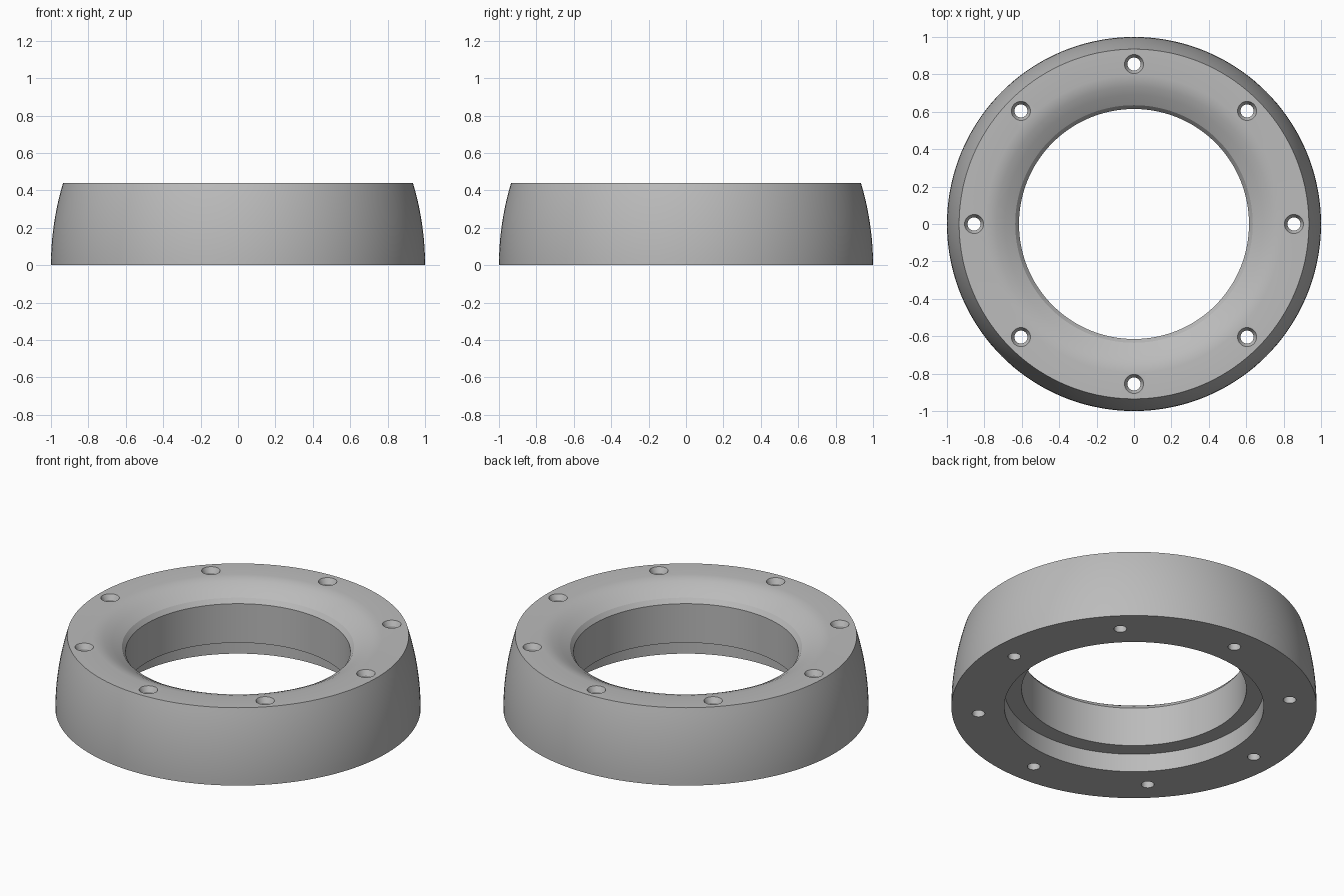
import bpy
import bmesh
from math import cos, sin, pi, tau, radians
from mathutils import Matrix

default = bpy.data.objects.get("Cube")
if default:
    bpy.data.objects.remove(default, do_unlink=True)

# Single matte grey for the whole part
grey = bpy.data.materials.new("plain grey")
grey.use_nodes = True
colour = (0.5, 0.5, 0.5, 1.0)
grey.diffuse_color = colour
grey.node_tree.nodes["Principled BSDF"].inputs["Base Color"].default_value = colour


def lathe(bm, profile, steps, offset=(0, 0, 0)):
    """Revolve a closed (radius, height) profile around a vertical axis."""
    rings = []
    for r, z in profile:
        if r == 0:
            rings.append([bm.verts.new((0, 0, z))] * steps)
        else:
            rings.append([bm.verts.new((r * cos(tau * i / steps), r * sin(tau * i / steps), z))
                          for i in range(steps)])
    for a, b in zip(rings, rings[1:] + rings[:1]):
        for i in range(steps):
            j = (i + 1) % steps
            corners = list(dict.fromkeys((a[i], a[j], b[j], b[i])))
            if len(corners) > 2:
                bm.faces.new(corners)
    verts = list({v for ring in rings for v in ring})
    bmesh.ops.translate(bm, verts=verts, vec=offset)


def make_object(name, bm):
    bmesh.ops.recalc_face_normals(bm, faces=bm.faces)
    mesh = bpy.data.meshes.new(name)
    bm.to_mesh(mesh)
    bm.free()
    mesh.materials.append(grey)
    obj = bpy.data.objects.new(name, mesh)
    bpy.context.collection.objects.link(obj)
    return obj


HEIGHT = 0.44
# Outer wall bulges: an arc that is vertical at the base
arc_radius = (0.065 ** 2 + HEIGHT ** 2) / (2 * 0.065)
outer = []
for i in range(13):
    z = HEIGHT * i / 12
    outer.append((1 - arc_radius + (arc_radius ** 2 - z ** 2) ** 0.5, z))

# Rounded lead-in slope, short chamfer, bore and lower recess
slope = [(0.795, HEIGHT), (0.765, 0.436), (0.735, 0.427), (0.69, 0.406), (0.635, 0.373)]
bore = [(0.615, 0.346), (0.615, 0.11), (0.71, 0.11), (0.71, 0)]
bm = bmesh.new()
lathe(bm, outer + slope + bore, 144)
ring = make_object("ring_body", bm)

# Eight countersunk screw holes
bm = bmesh.new()
hole = [(0, -0.1), (0.035, -0.1), (0.035, HEIGHT - 0.03), (0.051, HEIGHT), (0.051, 0.6), (0, 0.6)]
for i in range(8):
    a = tau * i / 8
    lathe(bm, hole, 32, (0.855 * cos(a), 0.855 * sin(a), 0))
cutter = make_object("screw_hole_cutter", bm)
cutter.hide_render = True

cut = ring.modifiers.new("screw holes", 'BOOLEAN')
cut.operation = 'DIFFERENCE'
cut.solver = 'EXACT'
cut.object = cutter
bpy.ops.object.select_all(action='DESELECT')
bpy.context.view_layer.objects.active = ring
ring.select_set(True)
bpy.ops.object.modifier_apply(modifier=cut.name)
bpy.data.objects.remove(cutter, do_unlink=True)

bpy.ops.object.shade_smooth_by_angle(angle=radians(15))
